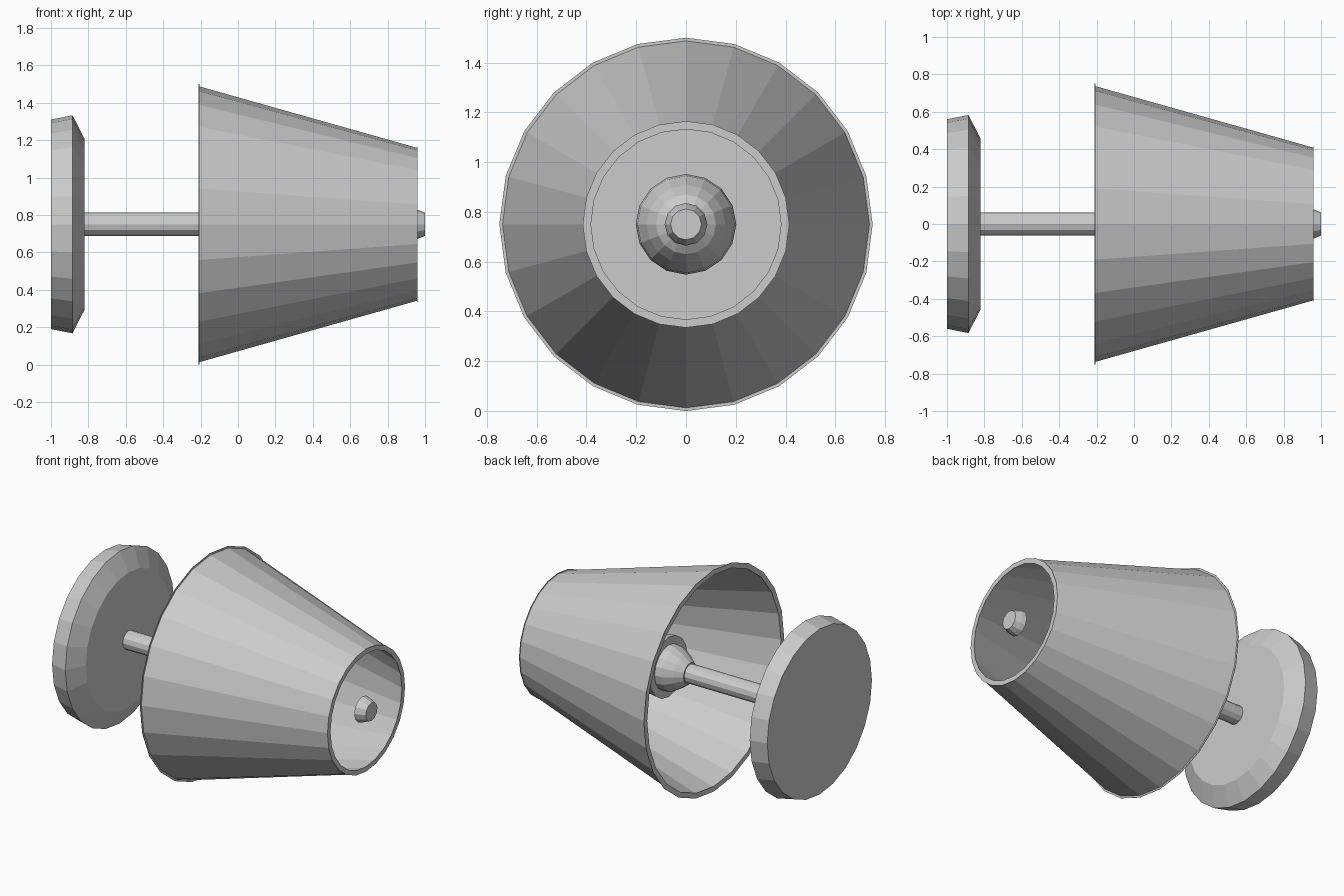
import bpy, bmesh, math

if "Cube" in bpy.data.objects:
    bpy.data.objects.remove(bpy.data.objects["Cube"])

AXIS_Z = 0.75

grey = bpy.data.materials.new("light_grey")
grey.diffuse_color = (0.6, 0.6, 0.6, 1)
grey.use_nodes = True
grey.node_tree.nodes["Principled BSDF"].inputs["Base Color"].default_value = grey.diffuse_color


def lathe(name, profile, sides, closed=False):
    """Spin (x, radius) points around the lamp's horizontal axis."""
    bm = bmesh.new()
    rings = []
    for x, r in profile:
        ring = []
        for i in range(sides):
            a = 2 * math.pi * i / sides
            ring.append(bm.verts.new((x, r * math.cos(a), AXIS_Z + r * math.sin(a))))
        rings.append(ring)
    pairs = list(zip(rings, rings[1:]))
    if closed:
        pairs.append((rings[-1], rings[0]))
    for a, b in pairs:
        for i in range(sides):
            j = (i + 1) % sides
            bm.faces.new((a[i], a[j], b[j], b[i]))
    if not closed:
        bm.faces.new(rings[0])
        bm.faces.new(rings[-1])
    bmesh.ops.recalc_face_normals(bm, faces=bm.faces)
    mesh = bpy.data.meshes.new(name)
    bm.to_mesh(mesh)
    bm.free()
    mesh.materials.append(grey)
    obj = bpy.data.objects.new(name, mesh)
    bpy.context.collection.objects.link(obj)
    return obj


# Round foot with a bevelled front edge
lathe("base", [(-1, 0.56), (-0.885, 0.583), (-0.82, 0.456)], 24)

# Thin stem
lathe("stem", [(-0.83, 0.062), (0.0, 0.062)], 12)

# Bulb and its flared holder
lathe("bulb_holder", [(-0.03, 0.07), (0.02, 0.11), (0.08, 0.145), (0.13, 0.15)], 16)
lathe("bulb", [(0.13, 0.202), (0.19, 0.195), (0.28, 0.158), (0.34, 0.12),
               (0.38, 0.06)], 16)

# Hollow tapered shade, open at both ends
lathe("shade", [(-0.21, 0.738), (0.96, 0.408), (0.96, 0.39), (-0.21, 0.722)], 24, closed=True)

# Flat rims on both openings
for name, x, outer, inner in (("wide_rim", -0.21, 0.75, 0.715),
                              ("narrow_rim", 0.957, 0.415, 0.382)):
    lathe(name, [(x, outer), (x + 0.003, outer), (x + 0.003, inner), (x, inner)],
          24, closed=True)

# Finial knob in the narrow opening
lathe("finial", [(0.93, 0.086), (0.96, 0.078), (1.0, 0.062)], 12)
